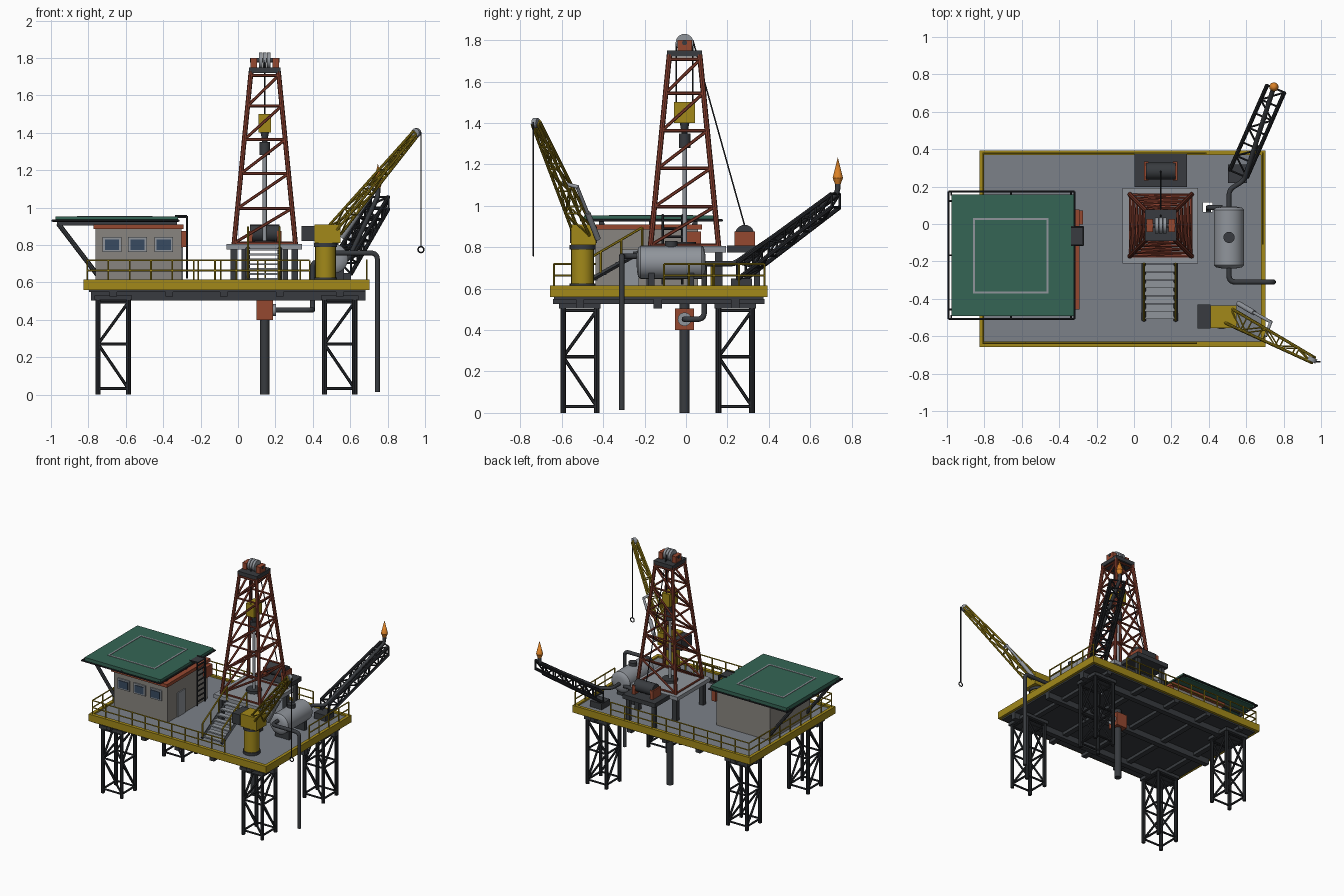
import bpy, bmesh
from math import pi
from mathutils import Vector as V, Matrix

if "Cube" in bpy.data.objects:
    bpy.data.objects.remove(bpy.data.objects["Cube"])


def mat(name, c):
    m = bpy.data.materials.new(name)
    m.diffuse_color = (*c, 1)
    m.use_nodes = True
    m.node_tree.nodes["Principled BSDF"].inputs["Base Color"].default_value = m.diffuse_color
    return m


YEL = mat("yellow", (0.36, 0.25, 0.01))
RUST = mat("rust", (0.22, 0.045, 0.025))
RED = mat("red", (0.30, 0.065, 0.03))
DARK = mat("dark", (0.04, 0.044, 0.05))
BLACK = mat("black", (0.02, 0.022, 0.026))
DECK = mat("deck_grey", (0.20, 0.22, 0.25))
STEEL = mat("steel", (0.28, 0.30, 0.33))
GREEN = mat("green", (0.035, 0.13, 0.09))
WALL = mat("wall", (0.25, 0.235, 0.215))
GLASS = mat("glass", (0.04, 0.07, 0.12))
FLAME = mat("orange", (0.7, 0.22, 0.02))


def finish(name, bm, m):
    me = bpy.data.meshes.new(name)
    bm.to_mesh(me)
    bm.free()
    ob = bpy.data.objects.new(name, me)
    bpy.context.collection.objects.link(ob)
    me.materials.append(m)
    bpy.ops.object.select_all(action='DESELECT')
    ob.select_set(True)
    bpy.context.view_layer.objects.active = ob
    bpy.ops.object.shade_smooth_by_angle(angle=0.7)
    return ob


def boxes(name, m, *bs):
    """Each box is x0, x1, y0, y1, z0, z1."""
    bm = bmesh.new()
    for x0, x1, y0, y1, z0, z1 in bs:
        mx = Matrix.Translation(((x0 + x1) / 2, (y0 + y1) / 2, (z0 + z1) / 2)) @ Matrix.Diagonal((x1 - x0, y1 - y0, z1 - z0, 1))
        bmesh.ops.create_cube(bm, size=1, matrix=mx)
    return finish(name, bm, m)


def ring(x0, x1, y0, y1, a0, a1, b0, b1, z0, z1):
    """Four boxes filling a rectangle around an inner rectangular hole."""
    return [(x0, x1, y0, b0, z0, z1), (x0, x1, b1, y1, z0, z1), (x0, a0, b0, b1, z0, z1), (a1, x1, b0, b1, z0, z1)]


def rods(name, m, r, segs, n=8, r2=None):
    """Straight bars, each from a to b."""
    bm = bmesh.new()
    for a, b in segs:
        a, b = V(a), V(b)
        d = b - a
        mx = Matrix.Translation((a + b) / 2) @ d.to_track_quat('Z', 'Y').to_matrix().to_4x4()
        bmesh.ops.create_cone(bm, cap_ends=True, segments=n, radius1=r, radius2=r if r2 is None else r2, depth=d.length, matrix=mx)
    return finish(name, bm, m)


def pipe(name, m, r, pts, bend=0.035):
    """Bent pipe with rounded elbows."""
    pts = [V(p) for p in pts]
    out = [pts[0]]
    for a, p, b in zip(pts, pts[1:], pts[2:]):
        s, e = p + (a - p).normalized() * bend, p + (b - p).normalized() * bend
        out += [s * (1 - t) ** 2 + p * 2 * t * (1 - t) + e * t * t for t in (0, .2, .4, .6, .8, 1)]
    out.append(pts[-1])
    cu = bpy.data.curves.new(name, 'CURVE')
    cu.dimensions, cu.bevel_depth, cu.bevel_resolution, cu.use_fill_caps = '3D', r, 3, True
    sp = cu.splines.new('POLY')
    sp.points.add(len(out) - 1)
    for q, p in zip(sp.points, out):
        q.co = (*p, 1)
    cu.materials.append(m)
    bpy.context.collection.objects.link(bpy.data.objects.new(name, cu))


def truss(name, m, base, top, levels, r, rb, zigzag=True):
    """Four chords with rings and one brace per bay; opposite sides match."""
    base, top = [V(p) for p in base], [V(p) for p in top]
    at = lambda i, t: base[i % 4].lerp(top[i % 4], t)
    rods(name + "_chords", m, r, [(base[i], top[i]) for i in range(4)])
    br = [(at(i, t), at(i + 1, t)) for t in levels for i in range(4)]
    for k, (s, t) in enumerate(zip(levels, levels[1:])):
        for i in range(4):
            flip = (i > 1) ^ (zigzag and k % 2 == 0)
            br.append((at(i + 1, s), at(i, t)) if flip else (at(i, s), at(i + 1, t)))
    rods(name + "_braces", m, rb, br, 6)


def square(x, y, h, z):
    return [(x - h, y - h, z), (x + h, y - h, z), (x + h, y + h, z), (x - h, y + h, z)]


# deck with pipe opening, rim and under-beams
boxes("deck_plate", DECK, *ring(-.81, .68, -.63, .38, .365, .418, .07, .122, .56, .603))
boxes("deck_rim", YEL, *ring(-.83, .70, -.65, .40, -.805, .675, -.622, .375, .56, .615))
boxes("deck_underside", DARK, *ring(-.80, .68, -.63, .38, .365, .418, .07, .122, .548, .562))
boxes("cross_beams", DARK, *[(x - .02, x + .02, -.635, .385, .525, .55) for x in (-.67, -.37, -.08, .22, .54)])
boxes("long_beams", DARK, *[(-.79, .68, y - .02, y + .02, .503, .55) for y in (-.505, -.13, .245)])

# lattice legs
for i, x in enumerate((-.67, .54)):
    for j, y in enumerate((-.505, .245)):
        n = ("left", "right")[i] + ("_front", "_back")[j] + "_leg"
        truss(n, BLACK, square(x, y, .081, 0), square(x, y, .081, .52), [.06, .52, .95], .014, .008)
        boxes(n + "_cap", DARK, (x - .1, x + .1, y - .1, y + .1, .505, .53))


# railings
def railing(name, a, b):
    a, b = V(a), V(b)
    n = round((b - a).length / .12)
    posts = [a.lerp(b, i / n) for i in range(n + 1)]
    up = V((0, 0, 1))
    rods(name, YEL, .005, [(p, p + up * .11) for p in posts] + [(a + up * h, b + up * h) for h in (.055, .11)], 6)


railing("front_railing", (-.81, -.63, .608), (.33, -.63, .608))
railing("back_railing", (-.81, .385, .608), (.38, .385, .608))
railing("left_railing", (-.81, -.63, .608), (-.81, .385, .608))
railing("right_railing", (.685, -.10, .608), (.685, .385, .608))

# crew house
boxes("house_walls", WALL, (-.765, -.305, -.43, .065, .60, .89))
boxes("house_roof", RED, (-.775, -.295, -.45, .085, .885, .91))
wx = (-.677, -.54, -.40)
boxes("window_frames", STEEL, *[(x - .05, x + .05, -.44, -.42, .762, .842) for x in wx])
boxes("window_panes", GLASS, *[(x - .038, x + .038, -.445, -.42, .774, .83) for x in wx])
boxes("door", STEEL, (-.31, -.297, -.31, -.22, .605, .79))
boxes("air_unit", RED, (-.31, -.275, .005, .08, .79, .875))
rods("roof_ladder", BLACK, .006, [((-.275, y, .62), (-.275, y, .955)) for y in (-.105, -.01)]
     + [((-.275, y, .955), (-.34, y, .955)) for y in (-.105, -.01)]
     + [((-.275, -.105, .65 + .04 * i), (-.275, -.01, .65 + .04 * i)) for i in range(8)], 6)
boxes("ladder_landing", DARK, (-.34, -.275, -.105, -.01, .945, .954))

# helipad
boxes("helipad", GREEN, (-.98, -.325, -.485, .165, .925, .953))
boxes("helipad_square", STEEL, *ring(-.865, -.46, -.365, .04, -.853, -.472, -.353, .028, .95, .956))
boxes("helipad_beams", DARK, *[(-.97, -.33, y - .012, y + .012, .905, .927) for y in (-.4, -.16, .05)])
c = [(-.995, -.5, .93), (-.32, -.5, .93), (-.32, .18, .93), (-.995, .18, .93)]
rods("helipad_edge_frame", BLACK, .006, [(c[i], c[(i + 1) % 4]) for i in range(4)]
     + [((x, s, .93), (x, t, .93)) for x in (-.98, -.66, -.34) for s, t in ((-.5, -.48), (.16, .18))]
     + [((-.995, y, .93), (-.97, y, .93)) for y in (-.45, -.16, .13)], 6)
rods("helipad_struts", DARK, .013, [((-.755, y, .64), (-.965, y, .915)) for y in (-.40, .05)])

# drill floor and stairs
boxes("drill_floor", STEEL, (-.065, .34, -.205, .20, .775, .805))
boxes("drill_floor_columns", DARK, *[(x - .018, x + .018, y - .018, y + .018, .60, .78)
                                     for x in (-.025, .30) for y in (-.165, .165)])
boxes("stair_treads", STEEL, *[(.05, .22, -.25 - .042 * i, -.21 - .042 * i, .77 - .026 * i, .78 - .026 * i) for i in range(7)])
rods("stair_stringers", DARK, .012, [((x, -.20, .785), (x, -.51, .61)) for x in (.05, .22)], 4)
rods("stair_handrails", YEL, .006, [((x, -.205, .895), (x, -.505, .72)) for x in (.05, .22)]
     + [((x, -.205 - .1 * i, .785 - .058 * i), (x, -.205 - .1 * i, .895 - .058 * i)) for x in (.05, .22) for i in range(4)], 6)

# derrick
CX = .14
truss("derrick", RUST, square(CX, 0, .165, .80), square(CX, 0, .073, 1.73), [.01, .21, .41, .605, .80, .975], .013, .008, False)
boxes("crown_platform", DARK, (CX - .083, CX + .083, -.085, .085, 1.72, 1.75))
boxes("crown_blocks", RED, *[(CX + s - .017, CX + s + .017, -.035, .035, 1.75, 1.80) for s in (-.058, .058)])
rods("crown_sheaves", STEEL, .043, [((CX + s - .009, 0, 1.787), (CX + s + .009, 0, 1.787)) for s in (-.022, 0, .022)], 24)
rods("crown_axle", DARK, .012, [((CX - .08, 0, 1.787), (CX + .08, 0, 1.787))], 12)
rods("hoist_lines", BLACK, .0035, [((CX, y, 1.49), (CX, y, 1.79)) for y in (-.04, .04)]
     + [((CX, .04, 1.80), (CX, .29, .905))], 6)
boxes("travelling_block", YEL, (CX - .033, CX + .033, -.05, .05, 1.40, 1.50))
rods("block_link", DARK, .012, [((CX, 0, 1.34), (CX, 0, 1.41))], 10, .025)
rods("top_drive", DARK, .028, [((CX, 0, 1.28), (CX, 0, 1.35))], 16)
rods("drill_string", STEEL, .011, [((CX, 0, .79), (CX, 0, 1.29))], 12)
rods("rotary_table", DARK, .055, [((CX, 0, .80), (CX, 0, .825))], 20)

# winch on its platform
boxes("winch_platform", DARK, (0, .28, .205, .385, .775, .808))
boxes("winch_platform_columns", DARK, *[(x - .015, x + .015, .335, .365, .60, .78) for x in (.03, .25)])
boxes("winch_cheeks", RED, (.05, .075, .24, .34, .805, .875), (.205, .23, .24, .34, .805, .875))
rods("winch_drum", DARK, .046, [((.06, .29, .862), (.22, .29, .862))], 20)

# well below deck
rods("conductor", DARK, .025, [((CX, 0, 0), (CX, 0, .60))], 16)
boxes("wellhead", RED, (CX - .045, CX + .045, -.045, .045, .40, .505))
rods("wellhead_flange", STEEL, .033, [((.18, 0, .452), (.20, 0, .452))], 16)
pipe("well_pipe", DARK, .014, [(.18, 0, .452), (.395, 0, .452), (.395, .095, .452), (.395, .095, .71), (.47, .095, .71)])

# separator vessel
bm = bmesh.new()
prof = [(0, .102), (.04, .10), (.07, .094), (.08, .083), (.08, -.213), (.07, -.224), (.04, -.23), (0, -.232)]
vs = [bm.verts.new((r, y, 0)) for r, y in prof]
es = [bm.edges.new(p) for p in zip(vs, vs[1:])]
bmesh.ops.spin(bm, geom=vs + es, cent=(0, 0, 0), axis=(0, 1, 0), angle=2 * pi, steps=28)
bmesh.ops.remove_doubles(bm, verts=bm.verts, dist=1e-5)
bmesh.ops.recalc_face_normals(bm, faces=bm.faces)
finish("separator_vessel", bm, STEEL).location = (.505, 0, .727)
boxes("vessel_saddles", DARK, *[(.445, .565, y - .015, y + .015, .60, .70) for y in (-.16, .03)])
rods("vessel_hatch", DARK, .03, [((.505, -.065, .79), (.505, -.065, .83))], 16)
pipe("export_pipe", DARK, .014, [(.505, -.20, .757), (.505, -.303, .757), (.742, -.303, .757), (.742, -.303, .015)])

# flare boom
u = V((.92, -.39, 0)) * .05
b0, b1 = V((.555, .275, .685)), V((.755, .73, 1.025))
h = V((0, 0, .04))
truss("flare_boom", BLACK, [b0 - u - h, b0 + u - h, b0 + u + h, b0 - u + h],
      [b1 - u - h * .8, b1 + u - h * .8, b1 + u + h * .8, b1 - u + h * .8], [0, .17, .33, .5, .67, .83, 1], .011, .006)
boxes("flare_boom_base", DARK, (.50, .60, .225, .325, .60, .65))
pipe("flare_pipe", DARK, .013, [(.505, .08, .72), (.505, .19, .72), (.585, .24, .72), (.745, .74, 1.06), (.745, .74, 1.115)], .03)
rods("flame_lower", FLAME, .014, [((.745, .74, 1.105), (.745, .74, 1.135))], 10, .025)
rods("flame_upper", FLAME, .025, [((.745, .74, 1.135), (.745, .74, 1.235))], 10, 0)

# crane
rods("crane_pedestal", YEL, .055, [((.465, -.5, .60), (.465, -.5, .80))], 20)
rods("crane_rings", DARK, .062, [((.465, -.5, .60), (.465, -.5, .625)), ((.465, -.5, .79), (.465, -.5, .81))], 20)
boxes("crane_cab", YEL, (.405, .545, -.555, -.435, .81, .91))
boxes("crane_counterweight", DARK, (.337, .406, -.56, -.43, .82, .90))
u, w = V((.47, .88, 0)), V((-.55, .29, .65)).normalized()
c0, c1 = V((.51, -.495, .875)), V((.95, -.725, 1.40))
q = [(-1, -1), (1, -1), (1, 1), (-1, 1)]
truss("crane_boom", YEL, [c0 + u * .042 * s + w * .026 * t for s, t in q],
      [c1 + u * .016 * s + w * .012 * t for s, t in q], [0, .2, .4, .6, .8, 1], .0075, .0045)
rods("crane_sheave", STEEL, .024, [(c1 - u * .012, c1 + u * .012)], 16)
rods("crane_ram", STEEL, .014, [((.555, -.425, .84), (.64, -.475, .965))], 12)
rods("crane_ram_rod", STEEL, .009, [((.64, -.475, .965), (.73, -.525, 1.09)), ((.73, -.52, 1.09), (.70, -.60, 1.11))], 10)
rods("crane_cable", BLACK, .004, [((.975, -.737, 1.405), (.975, -.737, .79))], 6)
bpy.ops.mesh.primitive_torus_add(major_radius=.016, minor_radius=.004, major_segments=16, minor_segments=6,
                                 location=(.975, -.737, .775), rotation=(pi / 2, 0, 0))
bpy.context.object.name = "crane_hook_ring"
bpy.context.object.data.materials.append(BLACK)

# nudge onto the centre line
for ob in bpy.data.objects:
    ob.location += V((.003, 0 if ob.name.startswith("crane") else -.007, 0))
